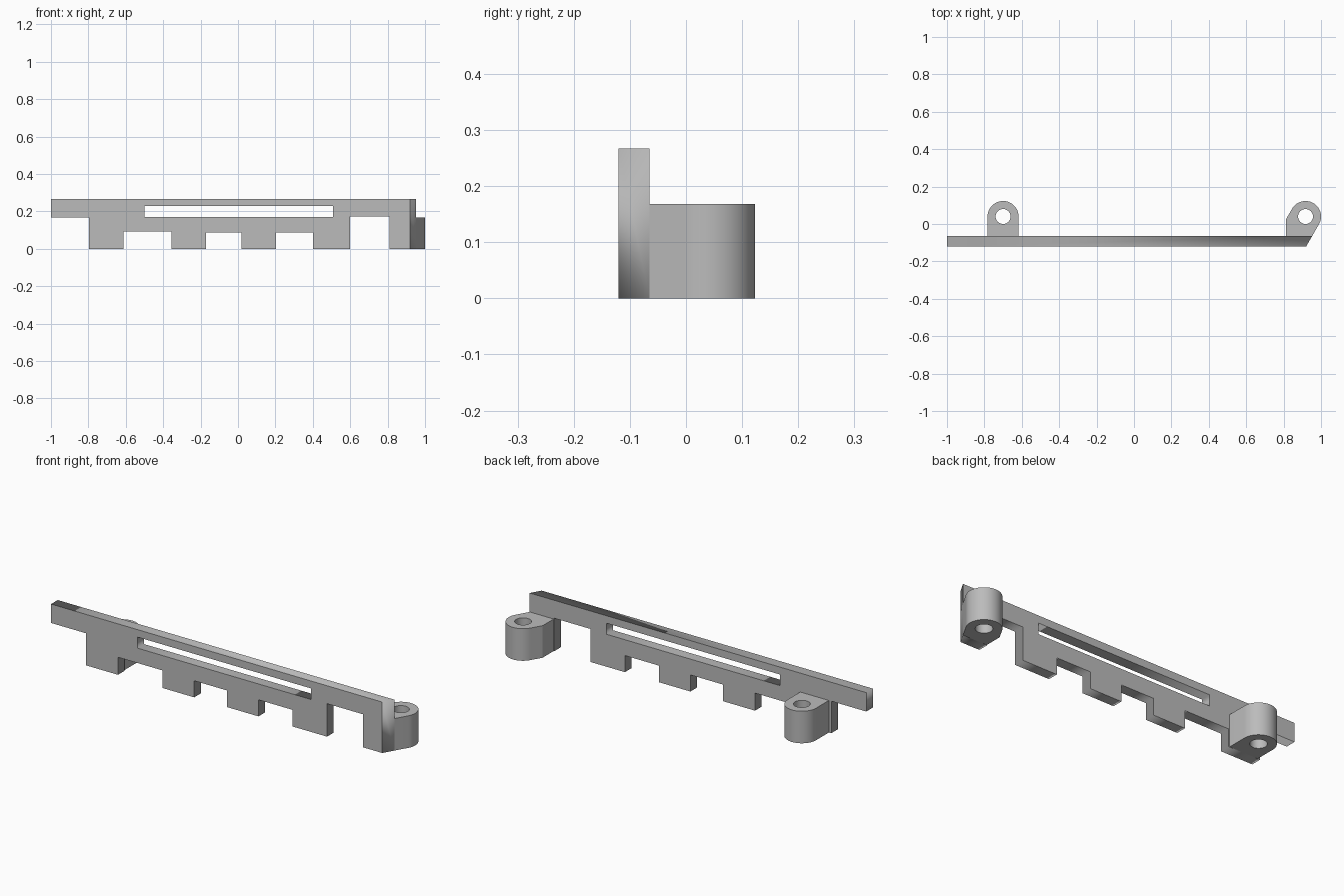
import bpy, bmesh, math
from math import cos, sin, radians

cube = bpy.data.objects.get("Cube")
if cube:
    bpy.data.objects.remove(cube)

# Single grey finish
grey = bpy.data.materials.new("plain_grey")
grey.use_nodes = True
colour = (0.5, 0.5, 0.5, 1)
grey.diffuse_color = colour
grey.node_tree.nodes["Principled BSDF"].inputs["Base Color"].default_value = colour

FRONT, BACK = -0.12, -0.065
TOP, LEDGE = 0.267, 0.168
RADIUS, HOLE = 0.083, 0.04


def arc(cx, cy, r, start, end, steps):
    angles = [radians(start + (end - start) * i / steps) for i in range(steps + 1)]
    return [(cx + r * cos(a), cy + r * sin(a)) for a in angles]


def extruded(name, outlines, height):
    """Fill flat outlines (inner ones become holes) and extrude from 0 to height."""
    curve = bpy.data.curves.new(name + "_profile", "CURVE")
    curve.dimensions = "2D"
    curve.fill_mode = "BOTH"
    curve.extrude = height / 2
    for points in outlines:
        spline = curve.splines.new("POLY")
        spline.points.add(len(points) - 1)
        for p, (x, y) in zip(spline.points, points):
            p.co = (x, y, 0, 1)
        spline.use_cyclic_u = True
    helper = bpy.data.objects.new(name + "_profile", curve)
    bpy.context.collection.objects.link(helper)
    graph = bpy.context.evaluated_depsgraph_get()
    mesh = bpy.data.meshes.new_from_object(helper.evaluated_get(graph))
    bpy.data.objects.remove(helper)
    mesh.name = name
    bm = bmesh.new()
    bm.from_mesh(mesh)
    bmesh.ops.remove_doubles(bm, verts=bm.verts, dist=1e-5)
    bmesh.ops.translate(bm, verts=bm.verts, vec=(0, 0, height / 2))
    bmesh.ops.dissolve_limit(bm, angle_limit=0.01, verts=bm.verts, edges=bm.edges)
    bmesh.ops.recalc_face_normals(bm, faces=bm.faces)
    bm.to_mesh(mesh)
    bm.free()
    mesh.materials.clear()
    mesh.materials.append(grey)
    obj = bpy.data.objects.new(name, mesh)
    bpy.context.collection.objects.link(obj)
    return obj


# Slanted end: a 60 degree line tangent to the end boss
boss_x, boss_y = 0.917, 0.04
tan_x, tan_y = boss_x + RADIUS * cos(radians(30)), boss_y - RADIUS * sin(radians(30))


def slant_x(y):
    return tan_x + (y - tan_y) / math.tan(radians(60))


# Front plate with feet along its lower edge: (left, right, gap height after it)
feet = [(-0.797, -0.612, 0.092), (-0.355, -0.17, 0.087), (0.02, 0.203, 0.087),
        (0.4, 0.6, 0.173), (0.81, slant_x(FRONT), TOP)]
outline = [(-1, TOP), (-1, LEDGE), (feet[0][0], LEDGE)]
for i, (left, right, gap) in enumerate(feet):
    outline += [(left, 0), (right, 0), (right, gap)]
    if i + 1 < len(feet):
        outline.append((feet[i + 1][0], gap))
slot = [(-0.5, 0.17), (0.508, 0.17), (0.508, 0.228), (-0.5, 0.228)]
plate = extruded("slotted_plate", [outline, slot], BACK - FRONT)
for v in plate.data.vertices:
    x, z, depth = v.co
    y = BACK - depth
    v.co = (slant_x(y) if x > 0.85 else x, y, z)

# Round screw bosses behind the plate
left_x = -0.7
right_boss = [(left_x - RADIUS, BACK), (left_x + RADIUS, BACK)]
right_boss += arc(left_x, boss_y, RADIUS, 0, 180, 32)
side = 0.813
mirror_x, mirror_y = 2 * boss_x - tan_x, 2 * boss_y - tan_y
bend_y = mirror_y - (mirror_x - side) * math.tan(radians(60))
left_boss = [(side, bend_y), (side, BACK), (slant_x(BACK), BACK)]
left_boss += arc(boss_x, boss_y, RADIUS, -30, 150, 32)

for name, shape, x in (("right_screw_boss", right_boss, left_x),
                       ("left_screw_boss", left_boss, boss_x)):
    hole = arc(x, boss_y, HOLE, 0, 360, 32)[:-1]
    boss = extruded(name, [shape, hole], LEDGE)
    bpy.ops.object.select_all(action="DESELECT")
    boss.select_set(True)
    bpy.context.view_layer.objects.active = boss
    bpy.ops.object.shade_smooth_by_angle(angle=radians(25))
